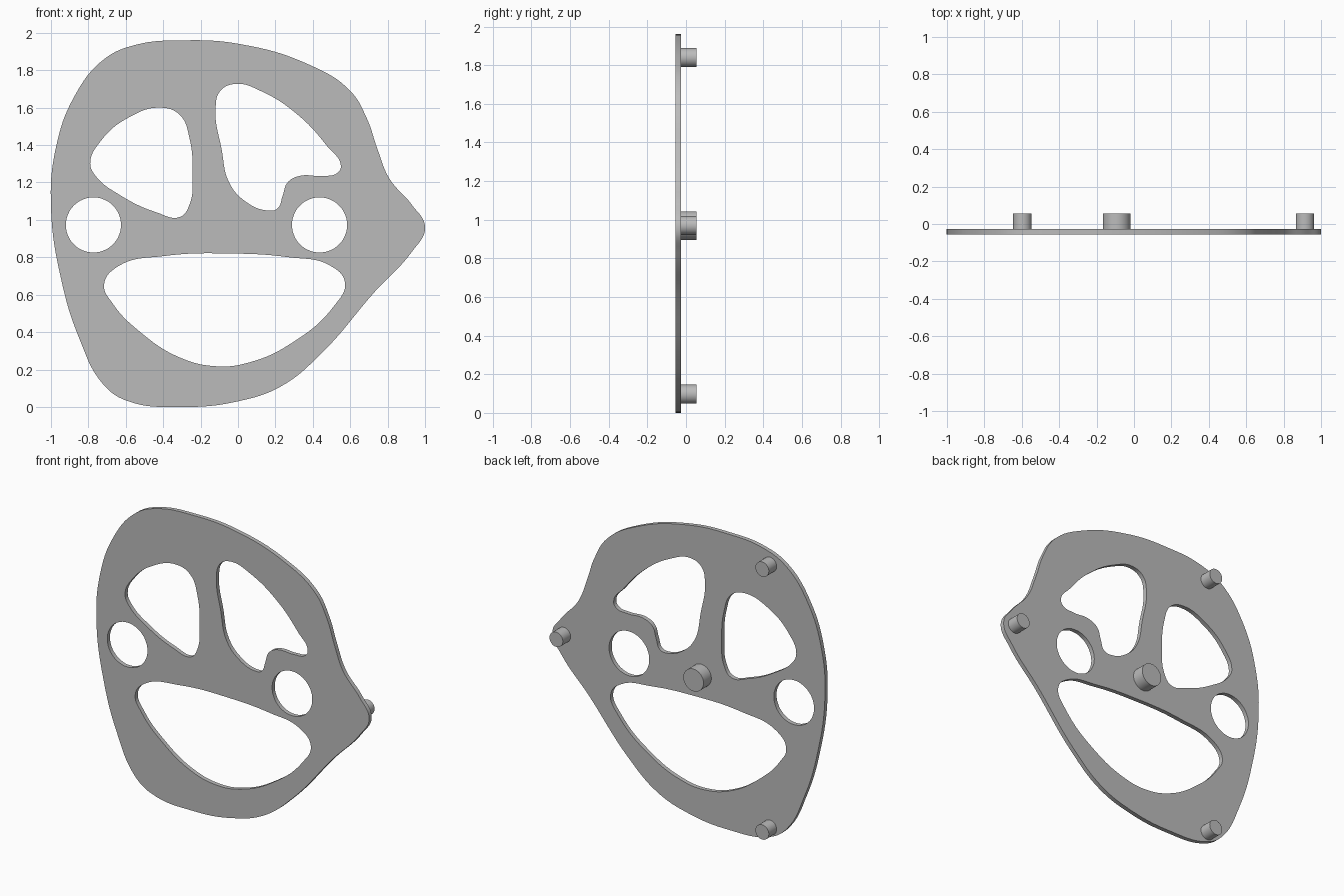
import bpy
import bmesh
from math import pi, cos, sin

cube = bpy.data.objects.get("Cube")
if cube:
    bpy.data.objects.remove(cube, do_unlink=True)

# Single plain grey material
grey = bpy.data.materials.new("plain_grey")
grey.use_nodes = True
GREY = (0.5, 0.5, 0.5, 1.0)
grey.diffuse_color = GREY
grey.node_tree.nodes["Principled BSDF"].inputs["Base Color"].default_value = GREY

# Depth layout: thin plate at the front, pegs reaching the back
FRONT, PLATE_BACK, PEG_BACK = -0.055, -0.027, 0.055

# Smooth closed profiles, as (x, z) points
outline = [(-.29, 1.96), (.01, 1.94), (.38, 1.83), (.6, 1.69), (.69, 1.54), (.745, 1.38),
           (.81, 1.22), (.93, 1.08), (1, .96), (.93, .83), (.735, .62), (.44, .28),
           (.23, .11), (0, .03), (-.29, 0), (-.6, .035), (-.72, .12), (-.85, .37),
           (-.945, .68), (-1, 1.07), (-.975, 1.38), (-.875, 1.66), (-.715, 1.86), (-.55, 1.935)]
right_eye = [(-.41, 1.6), (-.31, 1.56), (-.26, 1.44), (-.243, 1.24), (-.26, 1.08), (-.31, 1.016),
             (-.435, 1.04), (-.635, 1.135), (-.757, 1.23), (-.79, 1.3), (-.735, 1.42), (-.58, 1.55)]
left_eye = [(-.013, 1.727), (.126, 1.687), (.33, 1.553), (.48, 1.39), (.55, 1.29), (.53, 1.25),
            (.447, 1.235), (.33, 1.235), (.265, 1.2), (.238, 1.126), (.21, 1.06), (.158, 1.05),
            (.045, 1.095), (-.045, 1.195), (-.088, 1.38), (-.12, 1.59), (-.094, 1.69)]
mouth = [(-.025, .82), (.275, .8), (.49, .757), (.572, .666), (.516, .543), (.275, .334),
         (.06, .238), (-.11, .217), (-.313, .265), (-.527, .404), (-.67, .553), (-.716, .655),
         (-.644, .75), (-.393, .807)]


def circle(x, z, radius, count=16):
    angles = [2 * pi * i / count for i in range(count)]
    return [(x + radius * cos(a), z + radius * sin(a)) for a in angles]


def finish(obj):
    """Assign the material and shade smooth while keeping the rims sharp."""
    obj.data.materials.clear()
    obj.data.materials.append(grey)
    bpy.ops.object.select_all(action='DESELECT')
    obj.select_set(True)
    bpy.context.view_layer.objects.active = obj
    bpy.ops.object.shade_smooth_by_angle()


def pierced_plate(name, profiles, front, back):
    """Extrude a filled curve; inner profiles become holes."""
    curve = bpy.data.curves.new(name + "_profile", 'CURVE')
    curve.dimensions = '2D'
    curve.fill_mode = 'BOTH'
    curve.resolution_u = 8
    curve.extrude = (back - front) / 2
    for points in profiles:
        spline = curve.splines.new('BEZIER')
        spline.bezier_points.add(len(points) - 1)
        spline.use_cyclic_u = True
        for bezier_point, (x, z) in zip(spline.bezier_points, points):
            bezier_point.co = (x, z, 0)
            bezier_point.handle_left_type = bezier_point.handle_right_type = 'AUTO'
    helper = bpy.data.objects.new(name + "_profile", curve)
    bpy.context.collection.objects.link(helper)
    bpy.context.view_layer.update()
    depsgraph = bpy.context.evaluated_depsgraph_get()
    mesh = bpy.data.meshes.new_from_object(helper.evaluated_get(depsgraph))
    bpy.data.objects.remove(helper, do_unlink=True)

    # Weld caps to walls and stand the plate upright
    bm = bmesh.new()
    bm.from_mesh(mesh)
    bmesh.ops.remove_doubles(bm, verts=bm.verts, dist=0.0001)
    for v in bm.verts:
        x, z, depth = v.co
        v.co = (x, (front + back) / 2 - depth, z)
    bmesh.ops.recalc_face_normals(bm, faces=bm.faces)
    bm.to_mesh(mesh)
    bm.free()
    plate = bpy.data.objects.new(name, mesh)
    bpy.context.collection.objects.link(plate)
    finish(plate)


def peg(name, x, z, radius):
    """Round peg standing on the back of the plate."""
    bpy.ops.mesh.primitive_cylinder_add(
        vertices=48, radius=radius, depth=PEG_BACK - PLATE_BACK,
        location=(x, (PEG_BACK + PLATE_BACK) / 2, z), rotation=(pi / 2, 0, 0))
    obj = bpy.context.object
    obj.name = name
    finish(obj)


# Face plate with eye, cheek and mouth openings
cheeks = [circle(x, .973, .147) for x in (-.773, .436)]
pierced_plate("face_plate", [outline, right_eye, left_eye, mouth] + cheeks, FRONT, PLATE_BACK)

# Pegs on the back
peg("upper_peg", -.597, 1.84, .049)
peg("lower_peg", -.597, .097, .049)
peg("side_peg", .914, .97, .049)
peg("centre_peg", -.093, .97, .074)
